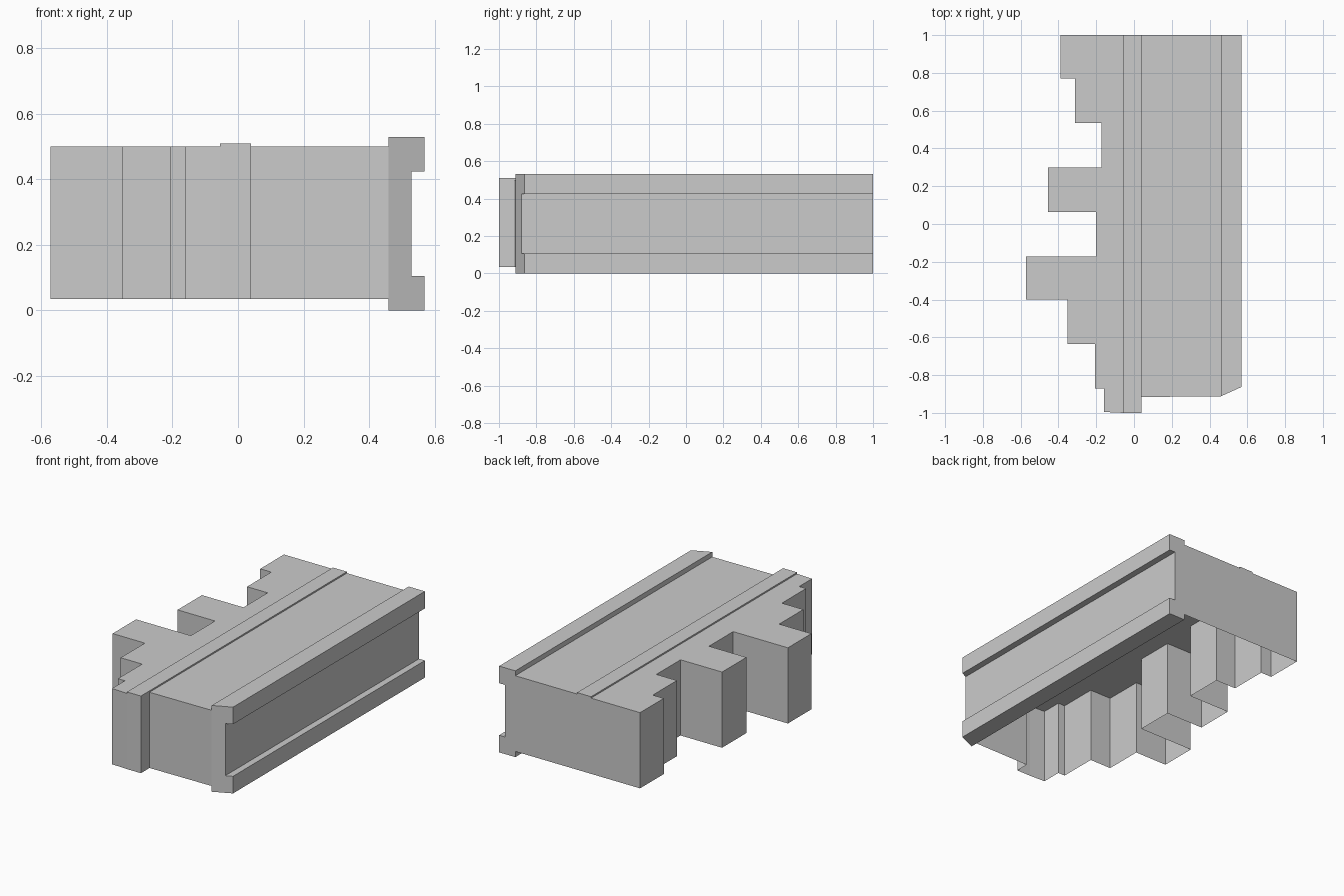
import bpy, bmesh
from mathutils import Vector

if "Cube" in bpy.data.objects:
    bpy.data.objects.remove(bpy.data.objects["Cube"])


def prism(name, lower, upper, open_test):
    """Join two matching outlines into a solid, then remove the open sides."""
    bm = bmesh.new()
    a = [bm.verts.new(p) for p in lower]
    b = [bm.verts.new(p) for p in upper]
    n = len(a)
    bm.faces.new(a)
    bm.faces.new(b)
    for i in range(n):
        j = (i + 1) % n
        bm.faces.new((a[i], a[j], b[j], b[i]))
    bmesh.ops.recalc_face_normals(bm, faces=bm.faces)
    bm.normal_update()
    gone = [f for f in bm.faces if open_test(f.normal, f.calc_center_median())]
    bmesh.ops.delete(bm, geom=gone, context='FACES_ONLY')
    mesh = bpy.data.meshes.new(name)
    bm.to_mesh(mesh)
    bm.free()
    obj = bpy.data.objects.new(name, mesh)
    bpy.context.collection.objects.link(obj)
    return obj


# Stepped left side: (x, y start, y end) of each bay, front to back
bays = [(-0.16, -0.995, -0.87), (-0.207, -0.87, -0.635), (-0.353, -0.635, -0.4),
        (-0.572, -0.4, -0.172), (-0.2, -0.172, 0.063), (-0.455, 0.063, 0.3),
        (-0.173, 0.3, 0.535), (-0.313, 0.535, 0.77), (-0.388, 0.77, 1.0)]
outline = [(x, y) for x, y0, y1 in bays for y in (y0, y1)]
outline += [(0.46, 1.0), (0.46, -0.912), (0.04, -0.916), (0.04, -1.0), (-0.055, -1.0)]

# Main body shell, open underneath and where the rail side joins it
prism("body_shell",
      [(x, y, 0.035) for x, y in outline],
      [(x, y, 0.5) for x, y in outline],
      lambda n, c: n.z < -0.9 or (n.x > 0.9 and c.x > 0.4))

# Raised strip running along the deck
strip = [(-0.055, -1), (0.04, -1), (0.04, 1), (-0.055, 1)]
prism("deck_strip",
      [(x, y, 0.5) for x, y in strip],
      [(x, y, 0.509) for x, y in strip],
      lambda n, c: n.z < -0.9)

# Channel side: recessed web between upper and lower rails, bevelled front end
profile = [(0.46, 0.5), (0.46, 0.53), (0.57, 0.53), (0.57, 0.425), (0.53, 0.425),
           (0.53, 0.105), (0.57, 0.105), (0.57, 0.0), (0.46, 0.0), (0.46, 0.035)]
prism("rail_side",
      [(x, -0.912 + (x - 0.46) * 0.45, z) for x, z in profile],
      [(x, 1.0, z) for x, z in profile],
      lambda n, c: n.x < -0.9 and 0.1 < c.z < 0.4)
